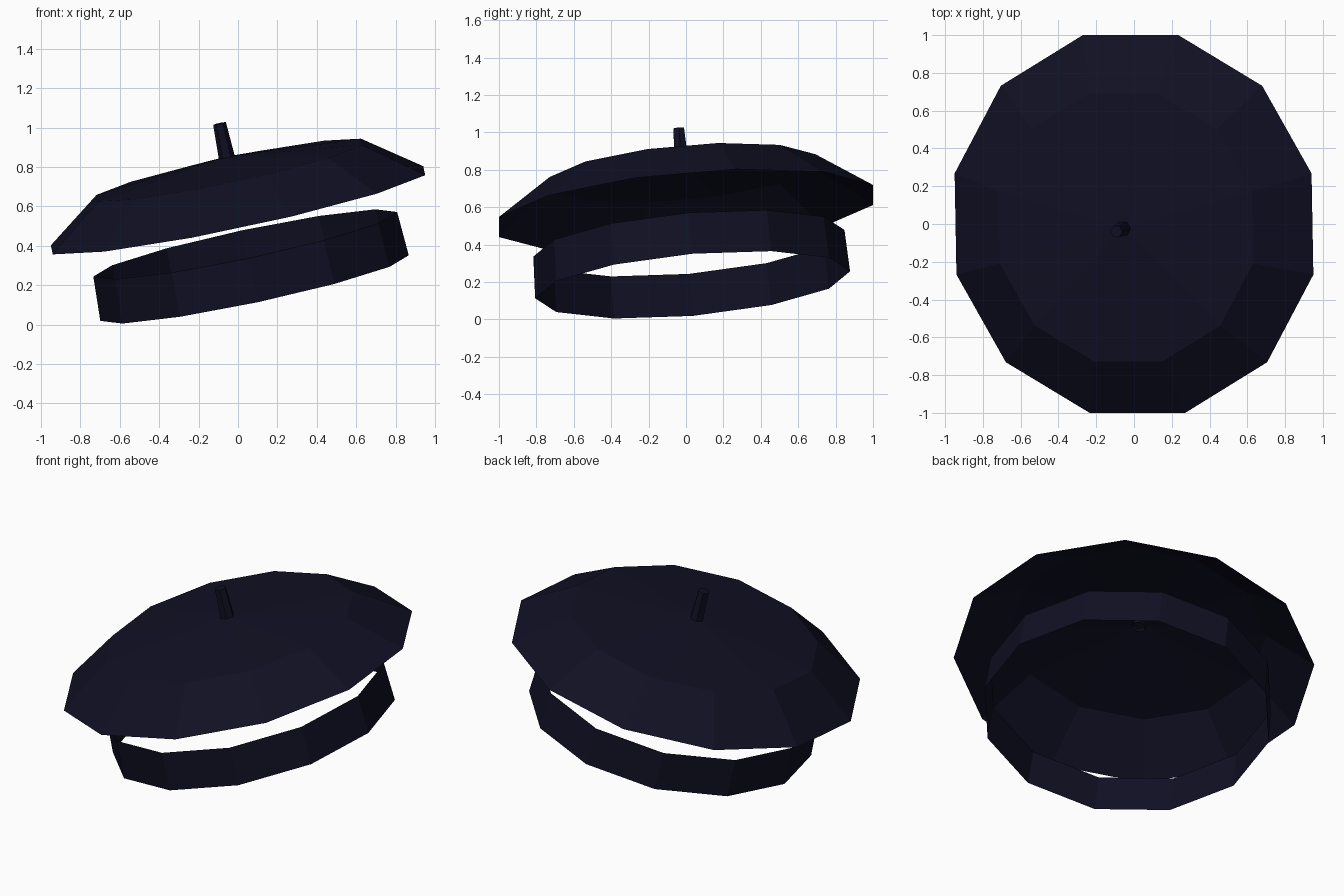
import bpy, bmesh, math
from mathutils import Euler, Matrix

if "Cube" in bpy.data.objects:
    bpy.data.objects.remove(bpy.data.objects["Cube"])

SIDES = 12
# Whole hat is tilted around the centre of the crown's rim
TILT = Matrix.Translation((0, 0, 0.58)) @ Euler(
    (math.radians(5), math.radians(-12), 0)).to_matrix().to_4x4()

navy = bpy.data.materials.new("dark navy felt")
navy.diffuse_color = (0.005, 0.005, 0.017, 1)
navy.use_nodes = True
navy.node_tree.nodes["Principled BSDF"].inputs["Base Color"].default_value = navy.diffuse_color


def loft(name, rings, sides, offset=0.0, tip=None):
    """Join elliptical rings (rx, ry, height); optionally close at a tip height."""
    bm = bmesh.new()
    loops = []
    for rx, ry, h in rings:
        loops.append([bm.verts.new((rx * math.cos(offset + i * math.tau / sides),
                                    ry * math.sin(offset + i * math.tau / sides), h))
                      for i in range(sides)])
    for a, b in zip(loops, loops[1:]):
        for i in range(sides):
            j = (i + 1) % sides
            bm.faces.new((a[i], a[j], b[j], b[i]))
    if tip is not None:
        top = bm.verts.new((0, 0, tip))
        last = loops[-1]
        for i in range(sides):
            bm.faces.new((last[i], last[(i + 1) % sides], top))
    bm.transform(TILT)
    me = bpy.data.meshes.new(name)
    bm.to_mesh(me)
    bm.free()
    me.materials.append(navy)
    ob = bpy.data.objects.new(name, me)
    bpy.context.collection.objects.link(ob)
    return ob


# Crown: open rim, sloping side, shallow domed top
loft("crown", [(1.0, 1.039, 0.0), (0.71, 0.738, 0.21)], SIDES,
     offset=math.radians(15), tip=0.28)

# Head band: open ring floating below the crown
loft("head_band", [(0.80, 0.845, -0.405), (0.788, 0.835, -0.177)], SIDES)

# Short tapered stem on top
loft("stem", [(0.042, 0.042, 0.26), (0.033, 0.033, 0.452)], 6, tip=0.452)
